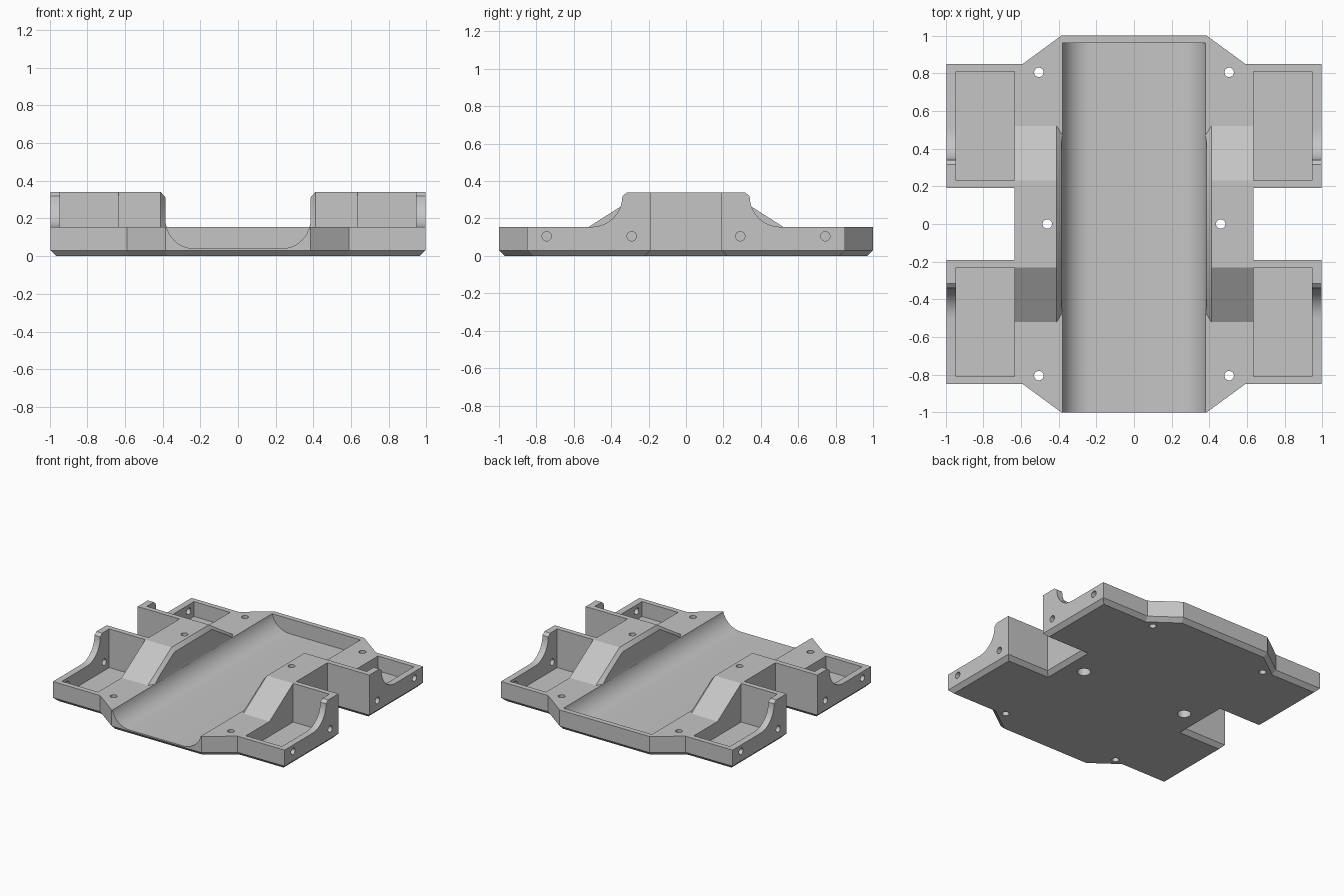
import bpy, bmesh, math
from mathutils import Vector

cube = bpy.data.objects.get("Cube")
if cube:
    bpy.data.objects.remove(cube, do_unlink=True)

grey = bpy.data.materials.new("plain grey")
grey.use_nodes = True
colour = (0.56, 0.56, 0.56, 1)
grey.diffuse_color = colour
grey.node_tree.nodes["Principled BSDF"].inputs["Base Color"].default_value = colour


def finish(name, bm):
    bmesh.ops.recalc_face_normals(bm, faces=bm.faces)
    mesh = bpy.data.meshes.new(name)
    bm.to_mesh(mesh)
    bm.free()
    mesh.materials.append(grey)
    ob = bpy.data.objects.new(name, mesh)
    bpy.context.collection.objects.link(ob)
    return ob


def prism(name, points, axis, start, end, chamfer=0):
    """Extrude a 2D outline along an axis; optionally chamfer the start rim."""
    place = {"x": lambda a, b: (start, a, b),
             "y": lambda a, b: (a, start, b),
             "z": lambda a, b: (a, b, start)}[axis]
    bm = bmesh.new()
    face = bm.faces.new([bm.verts.new(place(a, b)) for a, b in points])
    rim = list(face.edges)
    out = bmesh.ops.extrude_face_region(bm, geom=[face], use_keep_orig=True)
    shift = Vector([end - start if c == axis else 0 for c in "xyz"])
    bmesh.ops.translate(bm, vec=shift, verts=[v for v in out["geom"] if isinstance(v, bmesh.types.BMVert)])
    bmesh.ops.recalc_face_normals(bm, faces=bm.faces)
    if chamfer:
        bmesh.ops.bevel(bm, geom=rim, offset=chamfer, segments=1, affect="EDGES")
    return finish(name, bm)


def box(name, x, y, z):
    return prism(name, [(x[0], y[0]), (x[1], y[0]), (x[1], y[1]), (x[0], y[1])], "z", *z)


def circle(a, b, r, n=24):
    return [(a + r * math.cos(i * math.tau / n), b + r * math.sin(i * math.tau / n)) for i in range(n)]


def combine(target, other, operation):
    mod = target.modifiers.new("join", "BOOLEAN")
    mod.object, mod.operation, mod.solver = other, operation, "EXACT"
    bpy.context.view_layer.objects.active = target
    bpy.ops.object.modifier_apply(modifier=mod.name)
    bpy.data.objects.remove(other, do_unlink=True)


TOP, RIM, FLOOR = 0.34, 0.155, 0.04
SIDE, NECK = 0.995, 0.635

# Base plate with angled corners, side notches and a chamfered underside
quarter = [(0.385, 1), (0.59, 0.85), (SIDE, 0.85), (SIDE, 0.19), (NECK, 0.19)]
half = quarter + [(x, -y) for x, y in reversed(quarter)]
outline = half + [(-x, y) for x, y in reversed(half)]
chassis = prism("chassis_tray", outline, "z", 0, RIM, chamfer=0.03)

for sx in (-1, 1):
    # Raised side block with sloping ends and a chamfered inner edge
    bm = bmesh.new()
    for sy in (-1, 1):
        for x in (0.41, NECK):
            for y, z in ((0.52, 0.1), (0.52, RIM), (0.23, TOP)):
                bm.verts.new((sx * x, sy * y, z))
        for y, z in ((0.47, 0.1), (0.47, RIM), (0.23, 0.305)):
            bm.verts.new((sx * 0.38, sy * y, z))
    hull = bmesh.ops.convex_hull(bm, input=bm.verts)
    bmesh.ops.dissolve_limit(bm, angle_limit=0.01, verts=bm.verts, edges=bm.edges)
    combine(chassis, finish("side_block", bm), "UNION")

    for sy in (-1, 1):
        # Tall notch wall and the curved outer bracket
        xs = sorted((sx * 0.6, sx * SIDE))
        ys = sorted((sy * 0.19, sy * 0.23))
        combine(chassis, box("notch_wall", xs, ys, (0.1, TOP)), "UNION")
        arc = [(0.505 - 0.165 * math.cos(t * math.pi / 20), 0.32 - 0.165 * math.sin(t * math.pi / 20))
               for t in range(11)]
        shape = [(0.19, 0.1), (0.19, TOP), (0.315, TOP)] + arc + [(0.505, 0.1)]
        bracket = prism("outer_bracket", [(sy * y, z) for y, z in shape], "x", sx * 0.945, sx * SIDE)
        combine(chassis, bracket, "UNION")

        # Pocket
        xs = sorted((sx * NECK, sx * 0.945))
        ys = sorted((sy * 0.23, sy * 0.81))
        combine(chassis, box("pocket", xs, ys, (FLOOR, 0.5)), "DIFFERENCE")

# Central channel, open at the front, with rounded lower corners
r = 0.155
curve = [(0.23 + r * math.sin(t * math.pi / 24), FLOOR + r - r * math.cos(t * math.pi / 24)) for t in range(13)]
side = curve + [(0.385, 0.5)]
channel = prism("channel", side + [(-x, z) for x, z in reversed(side)], "y", -1.1, 0.96)
combine(chassis, channel, "DIFFERENCE")

# Screw holes
for sx in (-1, 1):
    for x, y in ((0.505, 0.805), (0.505, -0.805), (0.46, 0)):
        combine(chassis, prism("hole", circle(sx * x, y, 0.025), "z", -0.1, 0.5), "DIFFERENCE")
    combine(chassis, prism("counterbore", circle(sx * 0.46, 0, 0.048), "z", -0.1, 0.18), "DIFFERENCE")
    for y in (-0.745, -0.29, 0.29, 0.745):
        combine(chassis, prism("hole", circle(y, 0.105, 0.025), "x", sx * 0.9, sx * 1.1), "DIFFERENCE")

# Smooth the curves, keep the edges sharp
bpy.ops.object.select_all(action="DESELECT")
chassis.select_set(True)
bpy.context.view_layer.objects.active = chassis
bpy.ops.object.shade_smooth_by_angle(angle=math.radians(25))
